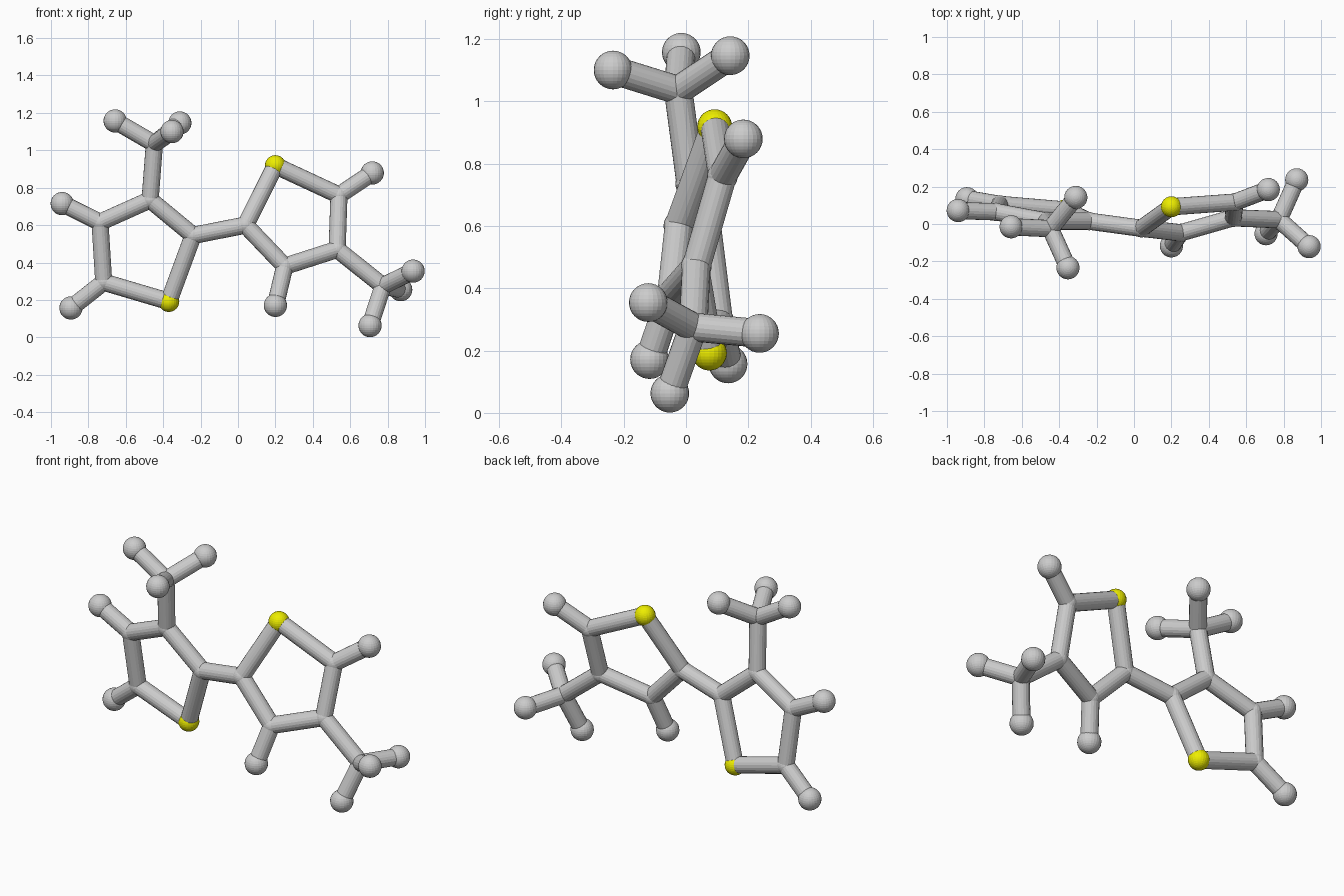
import bpy
from mathutils import Vector

if "Cube" in bpy.data.objects:
    bpy.data.objects.remove(bpy.data.objects["Cube"])

BOND_R = 0.046
RADIUS = {"carbon": 0.049, "hydrogen": 0.062, "sulfur": 0.056}

yellow = bpy.data.materials.new("yellow")
yellow.diffuse_color = (0.85, 0.85, 0.0, 1)
yellow.use_nodes = True
yellow.node_tree.nodes["Principled BSDF"].inputs["Base Color"].default_value = yellow.diffuse_color


def atom(name, pos):
    kind = name.split("_")[0]
    bpy.ops.mesh.primitive_uv_sphere_add(segments=24, ring_count=16, radius=RADIUS[kind], location=pos)
    o = bpy.context.object
    o.name = name
    if kind == "sulfur":
        o.data.materials.append(yellow)


def bond(a, b):
    a, b = Vector(a), Vector(b)
    d = b - a
    bpy.ops.mesh.primitive_cylinder_add(vertices=20, radius=BOND_R, depth=d.length, location=(a + b) / 2)
    o = bpy.context.object
    o.name = "bond"
    o.rotation_mode = 'QUATERNION'
    o.rotation_quaternion = d.to_track_quat('Z', 'Y')


def ring_half(side, ring, methyl, methyl_on, methyl_h, ring_h):
    """Five-membered ring (sulfur first), one methyl group, ring hydrogens."""
    for i, p in enumerate(ring):
        atom(f"{'carbon_ring' if i else 'sulfur'}_{side}", p)
        bond(p, ring[(i + 1) % 5])
    atom(f"carbon_methyl_{side}", methyl)
    bond(ring[methyl_on], methyl)
    for h in methyl_h:
        atom(f"hydrogen_methyl_{side}", h)
        bond(methyl, h)
    for i, h in ring_h.items():
        atom(f"hydrogen_ring_{side}", h)
        bond(ring[i], h)


# left ring with upper methyl
left = [(-.37, .075, .192), (-.24, .015, .545), (-.47, .015, .735), (-.738, .065, .615), (-.718, .105, .295)]
ring_half("left", left, (-.447, -.025, 1.035), 2,
          [(-.657, -.015, 1.157), (-.311, .142, 1.146), (-.353, -.234, 1.1)],
          {3: (-.94, .072, .715), 4: (-.893, .135, .157)})

# right ring with lower methyl
right = [(.2, .092, .918), (.04, -.023, .6), (.25, -.047, .38), (.53, .033, .47), (.54, .117, .76)]
ring_half("right", right, (.775, .023, .275), 3,
          [(.936, -.121, .354), (.87, .236, .255), (.706, -.052, .063)],
          {2: (.2, -.117, .171), 4: (.718, .184, .879)})

# link between the rings
bond(left[1], right[1])
